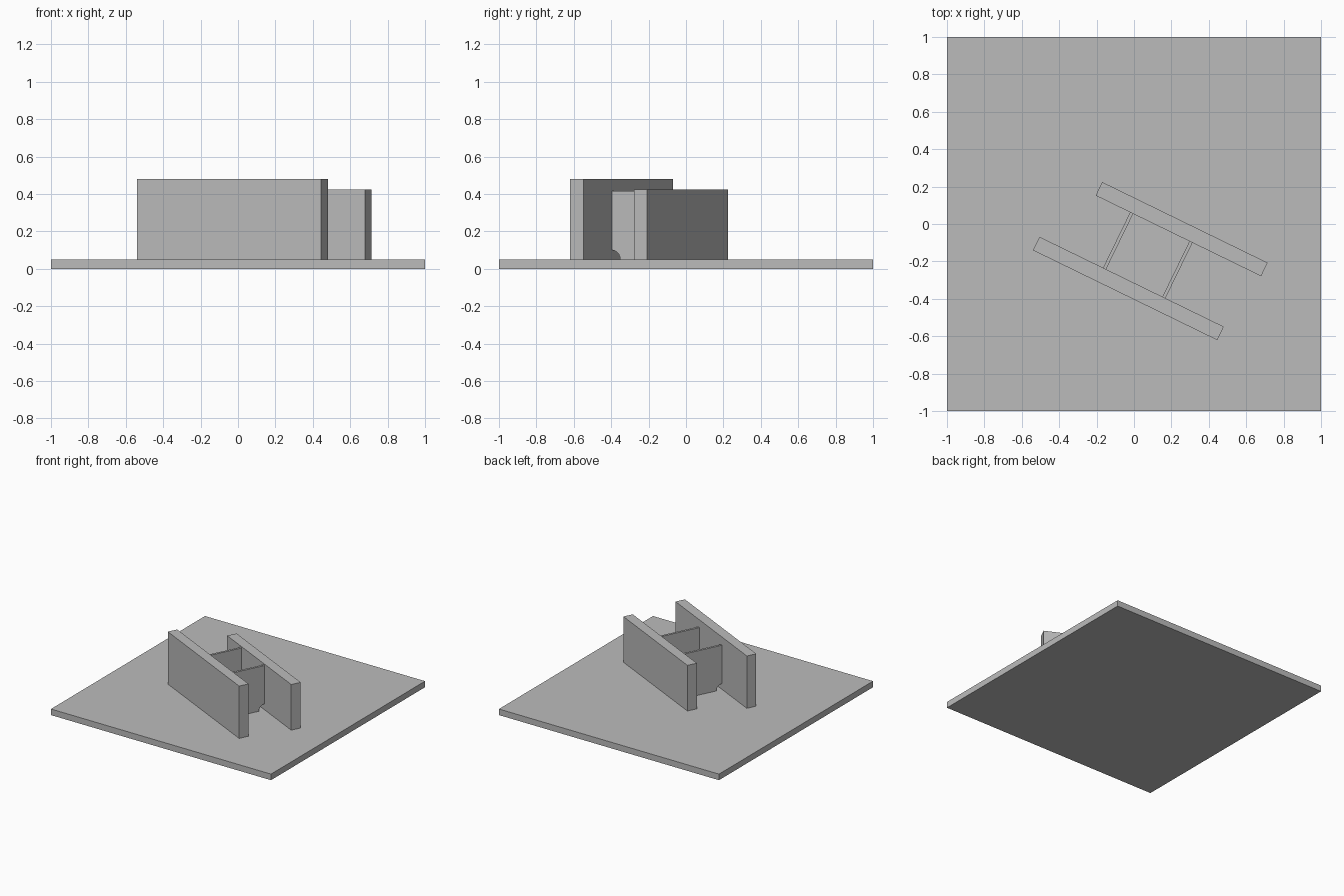
import bpy, bmesh, math
from mathutils import Matrix

cube = bpy.data.objects.get("Cube")
if cube:
    bpy.data.objects.remove(cube, do_unlink=True)

# Single grey finish
grey = bpy.data.materials.new("plain grey")
grey.use_nodes = True
colour = (0.5, 0.5, 0.5, 1)
grey.diffuse_color = colour
grey.node_tree.nodes["Principled BSDF"].inputs["Base Color"].default_value = colour

TURN = Matrix.Rotation(math.radians(-26), 4, "Z")   # direction of the walls
FLOOR = 0.05


def finish(name, bm, matrix):
    bmesh.ops.recalc_face_normals(bm, faces=bm.faces)
    mesh = bpy.data.meshes.new(name)
    bm.to_mesh(mesh)
    bm.free()
    mesh.materials.append(grey)
    obj = bpy.data.objects.new(name, mesh)
    obj.matrix_world = matrix
    bpy.context.collection.objects.link(obj)
    return obj


def box(name, low, high, matrix=Matrix()):
    bm = bmesh.new()
    bmesh.ops.create_cube(bm, size=1)
    for v in bm.verts:
        v.co = [a + (b - a) * (c + 0.5) for a, b, c in zip(low, high, v.co)]
    return finish(name, bm, matrix)


def notched_plate(name, x, v0, v1, top, thick=0.018, r=0.05, steps=8):
    """Thin cross plate with quarter-round cut-outs in both bottom corners."""
    arc = [math.radians(90 * i / steps) for i in range(steps + 1)]
    left = [(v0 + r * math.sin(a), FLOOR + r * math.cos(a)) for a in arc]
    right = [(v0 + v1 - y, z) for y, z in reversed(left)]
    outline = left + right + [(v1, top), (v0, top)]
    bm = bmesh.new()
    face = bm.faces.new([bm.verts.new((x - thick / 2, y, z)) for y, z in outline])
    out = bmesh.ops.extrude_face_region(bm, geom=[face])
    moved = [g for g in out["geom"] if isinstance(g, bmesh.types.BMVert)]
    bmesh.ops.translate(bm, verts=moved, vec=(thick, 0, 0))
    return finish(name, bm, TURN)


# Ground slab
box("base_slab", (-1, -1, 0), (1, 1, FLOOR))

# Two parallel walls
box("front_wall", (-0.424, -0.363, FLOOR), (0.672, -0.283, 0.48), TURN)
box("back_wall", (-0.251, 0.047, FLOOR), (0.733, 0.127, 0.425), TURN)

# Thin plates bridging the walls
for name, x in (("right_cross_plate", -0.037), ("left_cross_plate", 0.316)):
    notched_plate(name, x, -0.283, 0.047, 0.415)
